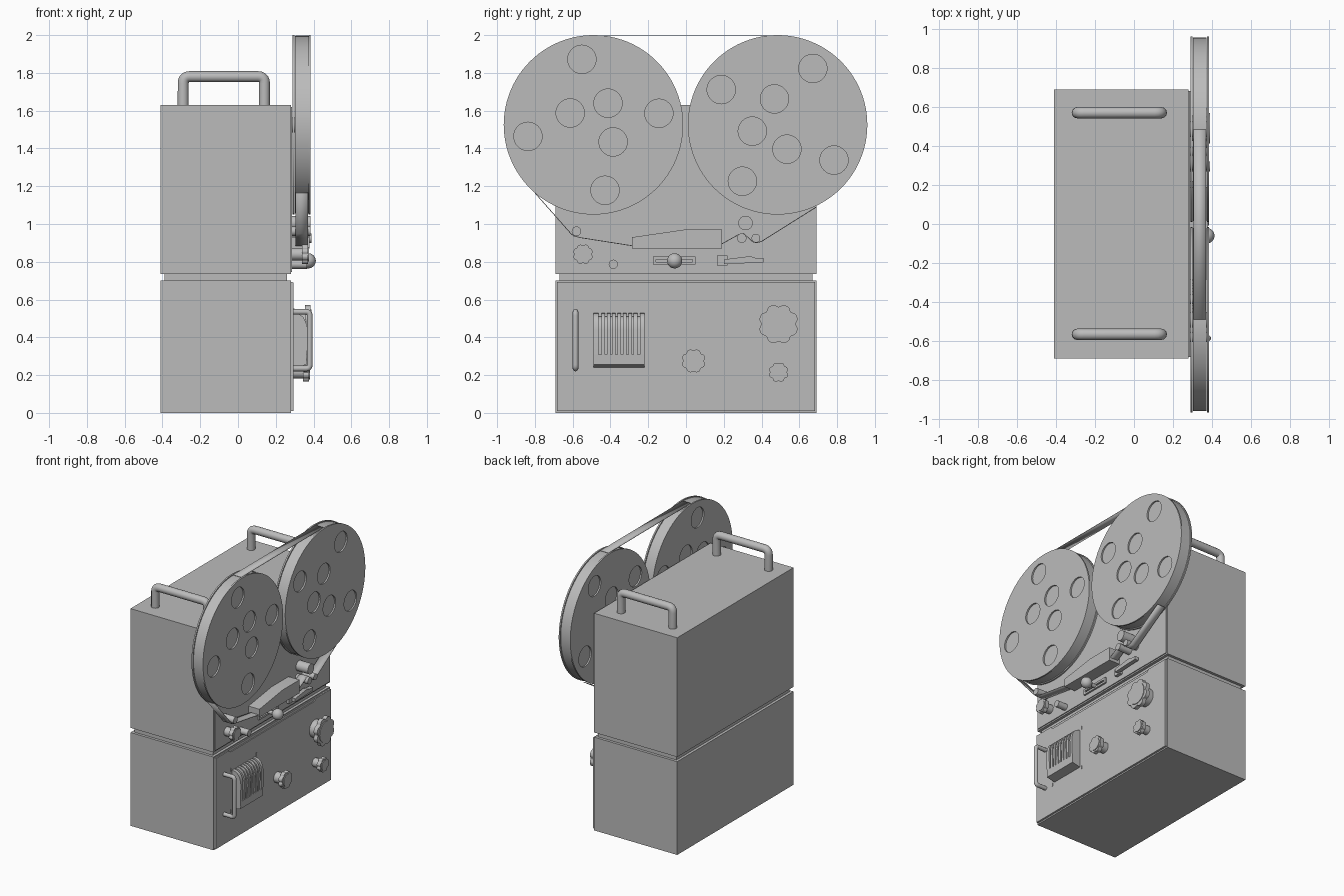
import bpy, bmesh, math
from mathutils import Matrix, Vector

if "Cube" in bpy.data.objects:
    bpy.data.objects.remove(bpy.data.objects["Cube"])

GREY = bpy.data.materials.new("plain_grey")
GREY.diffuse_color = (0.5, 0.5, 0.5, 1)
GREY.use_nodes = True
GREY.node_tree.nodes["Principled BSDF"].inputs["Base Color"].default_value = GREY.diffuse_color

# extrusion frames: outlines are (y, z) pushed along x, or (x, z) pushed along y
FRAMES = {"x": Matrix(((0, 0, 1), (1, 0, 0), (0, 1, 0))),
          "y": Matrix(((1, 0, 0), (0, 0, -1), (0, 1, 0)))}


def finish(name, bm, angle=35):
    bmesh.ops.remove_doubles(bm, verts=bm.verts, dist=0.00005)
    bmesh.ops.recalc_face_normals(bm, faces=bm.faces)
    me = bpy.data.meshes.new(name)
    bm.to_mesh(me)
    bm.free()
    me.materials.clear()
    me.materials.append(GREY)
    me.shade_smooth()
    me.set_sharp_from_angle(angle=math.radians(angle))
    ob = bpy.data.objects.new(name, me)
    bpy.context.collection.objects.link(ob)
    return ob


def from_curve(name, cu, matrix):
    tmp = bpy.data.objects.new("tmp", cu)
    bpy.context.collection.objects.link(tmp)
    dg = bpy.context.evaluated_depsgraph_get()
    me = bpy.data.meshes.new_from_object(tmp.evaluated_get(dg))
    bm = bmesh.new()
    bm.from_mesh(me)
    bm.transform(matrix)
    bpy.data.objects.remove(tmp)
    bpy.data.curves.remove(cu)
    bpy.data.meshes.remove(me)
    return finish(name, bm)


def prism(name, outlines, a, b, axis="x"):
    """Extrude an outline (first) with holes (the rest) from a to b."""
    cu = bpy.data.curves.new(name, "CURVE")
    cu.dimensions = "2D"
    cu.fill_mode = "BOTH"
    cu.extrude = (b - a) / 2
    for pts in outlines:
        s = cu.splines.new("POLY")
        s.points.add(len(pts) - 1)
        for p, (u, v) in zip(s.points, pts):
            p.co = (u, v, 0, 1)
        s.use_cyclic_u = True
    m = FRAMES[axis].to_4x4()
    m.translation["xy".index(axis)] = (a + b) / 2
    return from_curve(name, cu, m)


def rect(y0, y1, z0, z1):
    return [(y0, z0), (y1, z0), (y1, z1), (y0, z1)]


def circle(y, z, r, n=32, wave=0.0):
    out = []
    for i in range(n):
        t = 2 * math.pi * i / n
        k = r * (1 - wave * (0.5 + 0.5 * math.cos(8 * t)) ** 2)
        out.append((y + k * math.cos(t), z + k * math.sin(t)))
    return out


def tube(name, corners, r, fillet):
    """Round bar along corner points with filleted bends."""
    c = [Vector(p) for p in corners]
    path = [c[0]]
    for p, q, s in zip(c, c[1:], c[2:]):
        u, v = (p - q).normalized() * fillet, (s - q).normalized() * fillet
        path += [q + u * (1 - t) ** 2 + v * t ** 2 for t in (0, .2, .4, .6, .8, 1)]
    path.append(c[-1])
    cu = bpy.data.curves.new(name, "CURVE")
    cu.dimensions = "3D"
    cu.bevel_depth = r
    cu.bevel_resolution = 4
    cu.use_fill_caps = True
    s = cu.splines.new("POLY")
    s.points.add(len(path) - 1)
    for p, co in zip(s.points, path):
        p.co = (*co, 1)
    return from_curve(name, cu, Matrix.Identity(4))


def knob(name, y, z, r, x0, x1):
    prism(name + "_stem", [circle(y, z, r * 0.62)], x0, x1 - 0.03)
    prism(name + "_cap", [circle(y, z, r, 96, 0.13)], x1 - 0.035, x1 - 0.005)
    prism(name + "_face", [circle(y, z, r * 0.74)], x1 - 0.006, x1)


# cabinets and neck
prism("lower_cabinet", [rect(-.69, .69, 0, .70)], -.41, .28)
prism("neck", [rect(-.67, .67, .69, .745)], -.39, .26)
prism("upper_cabinet", [rect(-.69, .69, .735, 1.63)], -.41, .28)

# control panels, the lower one with a dipped top edge
prism("upper_panel", [rect(-.68, .68, .745, 1.62)], .275, .287)
prism("lower_panel_back", [rect(-.682, .682, .01, .692)], .275, .288)
prism("lower_panel", [[(-.682, .01), (.682, .01), (.682, .69), (.51, .69), (.485, .672),
                       (-.505, .672), (-.53, .69), (-.682, .69)]], .285, .295)

# carrying handles
for side, y in (("front", -.565), ("back", .57)):
    tube(side + "_carry_handle",
         [(-.29, y, 1.62), (-.29, y, 1.78), (.14, y, 1.78), (.14, y, 1.62)], .029, .035)

# reels: two pierced flanges around a wound tape pack
ZC, R = 1.525, .475
for side, yc, turn in (("left", -.49, 10), ("right", .485, 148)):
    holes = [(turn + 90 * i, .352) for i in range(4)] + [(turn - 51 + 97 * i, .138) for i in range(3)]
    cuts = [circle(yc + d * math.cos(math.radians(a)), ZC + d * math.sin(math.radians(a)), .075, 40)
            for a, d in holes]
    for label, x0 in (("back", .289), ("front", .374)):
        prism(f"{side}_reel_{label}_flange", [circle(yc, ZC, R, 96)] + cuts, x0, x0 + .011)
    prism(side + "_tape_pack", [circle(yc, ZC, R - .006, 96)], .302, .372)
    prism(side + "_reel_spindle", [circle(yc, ZC, .04)], .285, .376)


# tape runs
def tape(name, pts):
    bm = bmesh.new()
    rows = [[bm.verts.new((x, y, z)) for x in (.304, .37)] for y, z in pts]
    for p, q in zip(rows, rows[1:]):
        bm.faces.new((p[0], p[1], q[1], q[0]))
    ob = finish(name, bm)
    mod = ob.modifiers.new("thickness", "SOLIDIFY")
    mod.thickness = .004
    mod.offset = 0


tape("top_tape", [(-.49, 1.997), (.485, 1.997)])
tape("lower_tape", [(-.80, 1.165), (-.61, .95), (-.595, .937), (-.56, .928), (-.285, .885),
                    (.19, .895), (.28, .945), (.305, .95), (.355, .905), (.375, .901),
                    (.40, .908), (.69, 1.09)])

# head cover
prism("head_cover", [[(-.285, .87), (.19, .87), (.19, .97), (-.01, .97), (-.285, .93)]], .285, .378)

# tape rollers and pins
for name, y, z, r, x1 in (("left_roller", -.58, .962, .025, .385), ("stop_pin", -.385, .787, .024, .365),
                          ("pinch_roller", .315, 1.005, .038, .385), ("capstan", .295, .925, .025, .39),
                          ("right_roller", .37, .925, .023, .385)):
    prism(name, [circle(y, z, r)], .28, x1)

# slotted plate with ball lever
prism("lever_plate", [rect(-.175, .05, .785, .827), rect(-.16, .035, .80, .812)], .28, .30)
prism("lever_stem", [circle(-.06, .805, .014, 20)], .28, .37)
bm = bmesh.new()
bmesh.ops.create_uvsphere(bm, u_segments=28, v_segments=16, radius=.04,
                          matrix=Matrix.Translation((.372, -.06, .805)))
finish("lever_ball", bm)

# switch with tapered arm
prism("switch_base", [rect(.165, .22, .78, .833)], .28, .31)
prism("switch_arm", [[(.20, .787), (.37, .795), (.41, .795), (.41, .82), (.37, .82), (.34, .83),
                      (.20, .812)]], .305, .335)

# knobs
knob("deck_knob", -.545, .84, .053, .28, .375)
knob("large_knob", .49, .47, .105, .29, .39)
knob("middle_knob", .04, .275, .063, .29, .385)
knob("small_knob", .49, .215, .052, .29, .38)

# small front handle
tube("panel_handle", [(.285, -.585, .235), (.38, -.585, .235), (.38, -.585, .535), (.285, -.585, .535)],
     .015, .02)

# ribbed meter housing: core plus full-depth slices
full = [(.29, .24), (.362, .255), (.367, .44), (.36, .48), (.345, .508), (.32, .525), (.29, .53)]
core = [(.29, .24), (.362, .255), (.364, .31), (.35, .31), (.35, .44), (.343, .475), (.33, .497),
        (.31, .51), (.29, .512)]
prism("meter_core", [core], -.485, -.225, "y")
prism("meter_left_edge", [full], -.49, -.462, "y")
prism("meter_right_edge", [full], -.243, -.22, "y")
for i in range(7):
    y = -.448 + i * .0285
    prism(f"meter_rib_{i + 1}", [full], y, y + .019, "y")

# corner marks around the meter
for i, (y, z) in enumerate([(-.508, .23), (-.202, .23), (-.508, .54), (-.202, .54)]):
    prism(f"meter_corner_mark_{i + 1}", [rect(y - .003, y + .003, z - .012, z + .012)], .29, .299)
